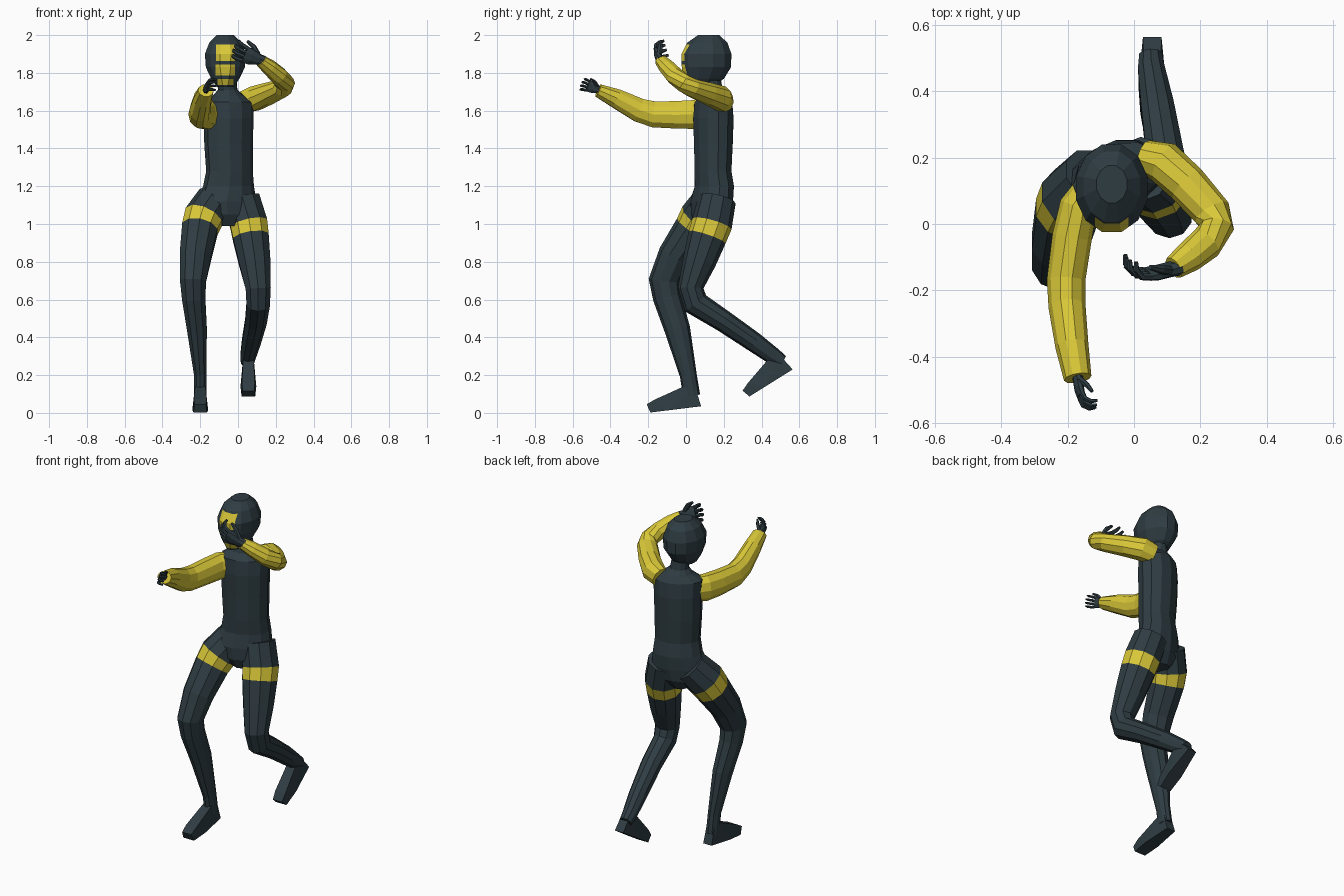
import bpy, bmesh, math
from mathutils import Vector, Matrix


def material(name, rgb):
    m = bpy.data.materials.new(name)
    m.diffuse_color = (*rgb, 1)
    return m


DARK = material("dark slate", (0.028, 0.046, 0.055))
YELLOW = material("mustard yellow", (0.70, 0.58, 0.04))


def finish(bm, name, mats):
    bmesh.ops.recalc_face_normals(bm, faces=bm.faces)
    me = bpy.data.meshes.new(name)
    bm.to_mesh(me)
    bm.free()
    for m in mats:
        me.materials.append(m)
    ob = bpy.data.objects.new(name, me)
    bpy.context.collection.objects.link(ob)
    return ob


def add_tube(bm, rings, ref, n=10, band=None, level=False):
    """Loft rings (x, y, z, radius along ref, other radius); band = yellow segment."""
    pts = [Vector(r[:3]) for r in rings]
    ref = Vector(ref)
    loops = []
    for i, p in enumerate(pts):
        t = Vector((0, 0, 1))
        if not level:
            a, b = pts[max(i - 1, 0)], pts[min(i + 1, len(pts) - 1)]
            t = ((p - a).normalized() + (b - p).normalized()).normalized()
        u = (ref - t * ref.dot(t)).normalized()
        v = t.cross(u)
        loop = []
        for k in range(n):
            ang = 2 * math.pi * (k + 0.5) / n
            loop.append(bm.verts.new(p + u * math.cos(ang) * rings[i][3]
                                     + v * math.sin(ang) * rings[i][4]))
        loops.append(loop)
    for i in range(len(loops) - 1):
        for k in range(n):
            j = (k + 1) % n
            f = bm.faces.new((loops[i][k], loops[i][j], loops[i + 1][j], loops[i + 1][k]))
            f.material_index = 1 if i == band else 0
    bm.faces.new(loops[0][::-1])
    bm.faces.new(loops[-1])


def tube(name, rings, ref, mats, **kw):
    bm = bmesh.new()
    add_tube(bm, rings, ref, **kw)
    return finish(bm, name, mats)


# Torso and neck, turned so the -x side leads
twist = (math.cos(math.radians(23)), math.sin(math.radians(23)), 0)
tube("torso", [
    (-0.06, 0.125, 0.99, 0.05, 0.07), (-0.06, 0.13, 1.05, 0.14, 0.10),
    (-0.06, 0.135, 1.12, 0.165, 0.105), (-0.05, 0.15, 1.20, 0.14, 0.10),
    (-0.045, 0.143, 1.28, 0.128, 0.095), (-0.05, 0.145, 1.42, 0.133, 0.10),
    (-0.05, 0.145, 1.56, 0.137, 0.105), (-0.05, 0.145, 1.645, 0.14, 0.095),
    (-0.05, 0.15, 1.68, 0.085, 0.07), (-0.055, 0.14, 1.71, 0.052, 0.055),
    (-0.06, 0.125, 1.80, 0.05, 0.055)], twist, [DARK], n=12, level=True)

# Head, cut along the edges of the face bars
bm = bmesh.new()
add_tube(bm, [
    (-0.067, 0.075, 1.725, 0.045, 0.07), (-0.067, 0.095, 1.77, 0.078, 0.11),
    (-0.067, 0.108, 1.83, 0.107, 0.135), (-0.067, 0.108, 1.90, 0.112, 0.137),
    (-0.067, 0.113, 1.96, 0.088, 0.11), (-0.067, 0.12, 2.0, 0.048, 0.058)],
    (1, 0, 0), n=12, level=True)
bars = [(1.735, 1.768, 0.042), (1.785, 1.845, 0.052), (1.862, 1.95, 0.05)]
cuts = [((0, 0, z), (0, 0, 1)) for b in bars for z in b[:2]]
cuts += [((-0.067 + s * b[2], 0, 0), (1, 0, 0)) for b in bars for s in (-1, 1)]
for co, no in cuts:
    bmesh.ops.bisect_plane(bm, geom=bm.verts[:] + bm.edges[:] + bm.faces[:],
                           plane_co=co, plane_no=no)
bm.normal_update()
for f in bm.faces:
    c = f.calc_center_median()
    if c.y < 0.06 and abs(f.normal.z) < 0.95:
        f.material_index = int(any(z0 < c.z < z1 and abs(c.x + 0.067) < w
                                   for z0, z1, w in bars))
finish(bm, "head", [DARK, YELLOW])

# Legs with a yellow band round each thigh
tube("standing_leg", [
    (-0.12, 0.14, 1.13, 0.10, 0.10), (-0.182, 0.075, 1.035, 0.108, 0.11),
    (-0.202, 0.04, 0.975, 0.10, 0.103), (-0.225, -0.06, 0.83, 0.088, 0.09),
    (-0.238, -0.115, 0.70, 0.073, 0.083), (-0.235, -0.10, 0.61, 0.065, 0.075),
    (-0.217, -0.045, 0.44, 0.055, 0.068), (-0.20, 0.012, 0.20, 0.034, 0.045),
    (-0.20, 0.03, 0.09, 0.034, 0.045)], (1, 0, 0), [DARK, YELLOW], band=1)
tube("raised_leg", [
    (0.02, 0.165, 1.13, 0.10, 0.10), (0.057, 0.137, 1.0, 0.104, 0.108),
    (0.068, 0.112, 0.93, 0.10, 0.103), (0.088, 0.07, 0.80, 0.088, 0.088),
    (0.107, 0.025, 0.66, 0.070, 0.068), (0.107, 0.05, 0.58, 0.065, 0.07),
    (0.095, 0.20, 0.485, 0.060, 0.058), (0.07, 0.36, 0.375, 0.052, 0.053),
    (0.052, 0.47, 0.295, 0.042, 0.045), (0.05, 0.51, 0.27, 0.036, 0.036)],
    (1, 0, 0), [DARK, YELLOW], band=1)


# Feet: hull of a heel block, instep and toe, pitched toe-down
def foot(name, heel, pitch):
    bm = bmesh.new()
    rot = Matrix.Rotation(math.radians(pitch), 3, 'X')
    for y, z, w in ((0, 0, 0.028), (-0.02, 0.11, 0.026), (-0.08, 0.115, 0.028),
                    (-0.17, 0, 0.042), (-0.27, 0, 0.036), (-0.285, 0.045, 0.03),
                    (-0.24, 0.065, 0.034)):
        for s in (-1, 1):
            bm.verts.new(Vector(heel) + rot @ Vector((s * w, y, z)))
    bmesh.ops.convex_hull(bm, input=bm.verts[:])
    finish(bm, name, [DARK])


foot("standing_foot", (-0.20, 0.08, 0.035), 7)
foot("raised_foot", (0.055, 0.565, 0.23), 32)

# Sleeved arms
tube("reaching_arm", [
    (-0.12, 0.12, 1.58, 0.075, 0.05), (-0.168, 0.05, 1.58, 0.08, 0.058),
    (-0.187, -0.04, 1.578, 0.077, 0.06), (-0.205, -0.17, 1.58, 0.072, 0.058),
    (-0.202, -0.25, 1.603, 0.066, 0.056), (-0.187, -0.37, 1.665, 0.053, 0.05),
    (-0.17, -0.465, 1.707, 0.036, 0.042)], (0, 0, 1), [YELLOW], n=10)
tube("bent_arm", [
    (0.03, 0.205, 1.645, 0.06, 0.05), (0.09, 0.185, 1.665, 0.068, 0.065),
    (0.16, 0.12, 1.69, 0.06, 0.062), (0.235, 0.035, 1.72, 0.05, 0.058),
    (0.25, -0.01, 1.745, 0.05, 0.052), (0.215, -0.06, 1.785, 0.048, 0.052),
    (0.165, -0.10, 1.83, 0.042, 0.047), (0.12, -0.132, 1.865, 0.032, 0.036)],
    (0, 0, 1), [YELLOW], n=10)


# Hands: flat palm, four curled fingers and a thumb
def hand(name, wrist, forward, side, size, curl):
    bm = bmesh.new()
    w, f = Vector(wrist), Vector(forward).normalized()
    s = Vector(side)
    s = (s - f * s.dot(f)).normalized()
    c = f.cross(s) * curl

    def strand(path, radii, n):
        add_tube(bm, [(*(w + (f * a + s * b + c * d) * size), r * size, q * size)
                      for (a, b, d), (r, q) in zip(path, radii)], s, n=n)

    strand([(-0.02, 0, 0), (0.01, 0, 0), (0.05, 0, 0), (0.08, 0, 0.004)],
           [(0.026, 0.022), (0.028, 0.02), (0.042, 0.018), (0.042, 0.015)], 8)
    for k in range(4):
        b = (k - 1.5) * 0.021
        ln = 1.0 if k in (1, 2) else 0.85
        strand([(0.075, b, 0.003), (0.075 + 0.035 * ln, b * 1.15, 0.012),
                (0.075 + 0.052 * ln, b * 1.2, 0.035), (0.075 + 0.05 * ln, b * 1.2, 0.058)],
               [(0.0105, 0.0105), (0.010, 0.010), (0.009, 0.009), (0.006, 0.006)], 6)
    strand([(0.02, 0.02, 0.005), (0.05, 0.045, 0.022), (0.085, 0.055, 0.04)],
           [(0.014, 0.014), (0.012, 0.012), (0.007, 0.007)], 6)
    finish(bm, name, [DARK])


hand("reaching_hand", (-0.17, -0.462, 1.71), (0.12, -0.9, 0.35), (0.15, 0.1, 1), 0.78, -1)
hand("bent_hand", (0.118, -0.135, 1.868), (-0.9, -0.22, 0.32), (0, -0.35, 1), 1.12, 1)
